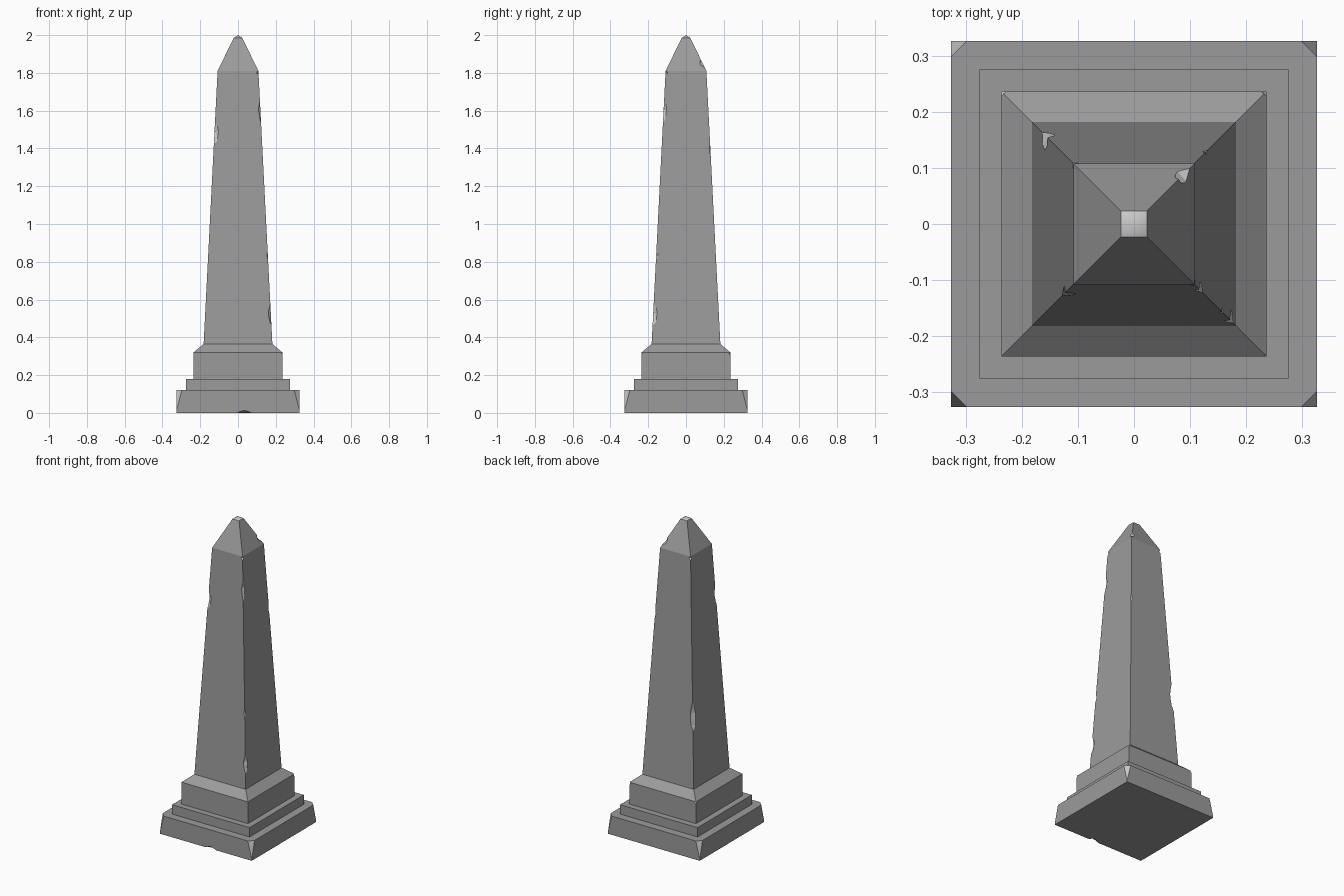
import bpy, bmesh, math
from mathutils import Matrix, Vector

if "Cube" in bpy.data.objects:
    bpy.data.objects.remove(bpy.data.objects["Cube"])


def make_material(name, grey):
    mat = bpy.data.materials.new(name)
    mat.diffuse_color = (grey, grey, grey, 1)
    mat.use_nodes = True
    mat.node_tree.nodes["Principled BSDF"].inputs["Base Color"].default_value = mat.diffuse_color
    return mat


stone = make_material("weathered_stone", 0.33)
fresh = make_material("fresh_stone", 0.8)

# Square profile of the whole monument: (half width, height)
PROFILE = [(0.326, 0), (0.326, 0.12), (0.275, 0.12), (0.275, 0.18), (0.236, 0.18),
           (0.236, 0.32), (0.182, 0.365), (0.108, 1.81), (0.023, 1.985)]

bm = bmesh.new()
rings = [[bm.verts.new((sx * h, sy * h, z)) for sx, sy in ((-1, -1), (1, -1), (1, 1), (-1, 1))]
         for h, z in PROFILE]
bm.faces.new(rings[0][::-1])
for a, b in zip(rings, rings[1:]):
    for i in range(4):
        j = (i + 1) % 4
        bm.faces.new((a[i], a[j], b[j], b[i]))
# Worn, slightly domed tip in lighter stone
tip = bm.verts.new((0, 0, 2.0))
for i in range(4):
    face = bm.faces.new((rings[-1][i], rings[-1][(i + 1) % 4], tip))
    face.material_index = 1
    face.smooth = True
mesh = bpy.data.meshes.new("obelisk")
bm.to_mesh(mesh)
bm.free()
obelisk = bpy.data.objects.new("obelisk", mesh)
bpy.context.collection.objects.link(obelisk)


def half_at(z):
    for (h0, z0), (h1, z1) in zip(PROFILE, PROFILE[1:]):
        if z0 < z <= z1:
            return h0 + (h1 - h0) * (z - z0) / (z1 - z0)
    return PROFILE[0][0]


cut = bmesh.new()


# Faceted chip along a corner edge; (dx, dy) is the direction it was struck from
def edge_chip(dx, dy, z, length, depth, radius=0.07, turn=0.3):
    d = Vector((dx, dy, 0)).normalized()
    corner = Vector((math.copysign(1, dx), math.copysign(1, dy), 0)) * half_at(z)
    pos = corner + d * (radius - depth) + Vector((0, 0, z))
    m = (Matrix.Translation(pos) @ Matrix.Diagonal((radius, radius, length, 1))
         @ Matrix.Rotation(math.atan2(dy, dx) + turn, 4, 'Z'))
    bmesh.ops.create_icosphere(cut, subdivisions=2, radius=1, matrix=m)


# Flat sloping break on a plinth corner
def corner_break(sx, sy, depth, tilt):
    d = Vector((sx, sy, 0)).normalized()
    n = (d + Vector((0, 0, tilt))).normalized()
    pos = Vector((sx * 0.326, sy * 0.326, 0.06)) - d * depth + n * 0.1
    m = Matrix.Translation(pos) @ n.to_track_quat('X', 'Z').to_matrix().to_4x4()
    bmesh.ops.create_cube(cut, size=0.2, matrix=m)


for args in ((-1, 1, 0.009, 0.18), (1, 1, 0.009, 0.18), (-1, -1, 0.009, 0.18), (1, -1, 0.009, 0.18)):
    corner_break(*args)

# Shaft chips: strike direction, height, half length, depth
for args in ((-0.4, -1, 1.49, 0.11, 0.014), (1, -0.4, 1.61, 0.14, 0.010),
             (1, -0.4, 0.53, 0.11, 0.014), (1, -0.4, 0.84, 0.10, 0.006),
             (-1, 0.4, 0.83, 0.15, 0.018), (1, 1, 1.40, 0.12, 0.006)):
    edge_chip(*args)

# Small chips at the shoulder, pyramid edge and pedestal corners
for args in ((-1, 1, 1.80, 0.03, 0.010), (1, -1, 1.80, 0.03, 0.010),
             (1, 1, 1.86, 0.04, 0.010), (-1, 1, 0.318, 0.03, 0.008),
             (1, 1, 0.318, 0.05, 0.008), (1, -1, 0.318, 0.03, 0.006)):
    edge_chip(*args)

for face in cut.faces:
    face.material_index = 1

# Nick under the front edge of the plinth, same dark stone
bmesh.ops.create_icosphere(cut, subdivisions=1, radius=1,
                           matrix=Matrix.Translation((0.035, -0.335, -0.012))
                           @ Matrix.Diagonal((0.05, 0.035, 0.03, 1)))

cut_mesh = bpy.data.meshes.new("chips")
cut.to_mesh(cut_mesh)
cut.free()
chips = bpy.data.objects.new("chip_cutters", cut_mesh)
bpy.context.collection.objects.link(chips)
chips.hide_render = True
for me in (mesh, cut_mesh):
    me.materials.append(stone)
    me.materials.append(fresh)

mod = obelisk.modifiers.new("chips", 'BOOLEAN')
mod.operation = 'DIFFERENCE'
mod.solver = 'EXACT'
mod.object = chips
bpy.context.view_layer.objects.active = obelisk
bpy.ops.object.modifier_apply(modifier=mod.name)
bpy.data.objects.remove(chips)
